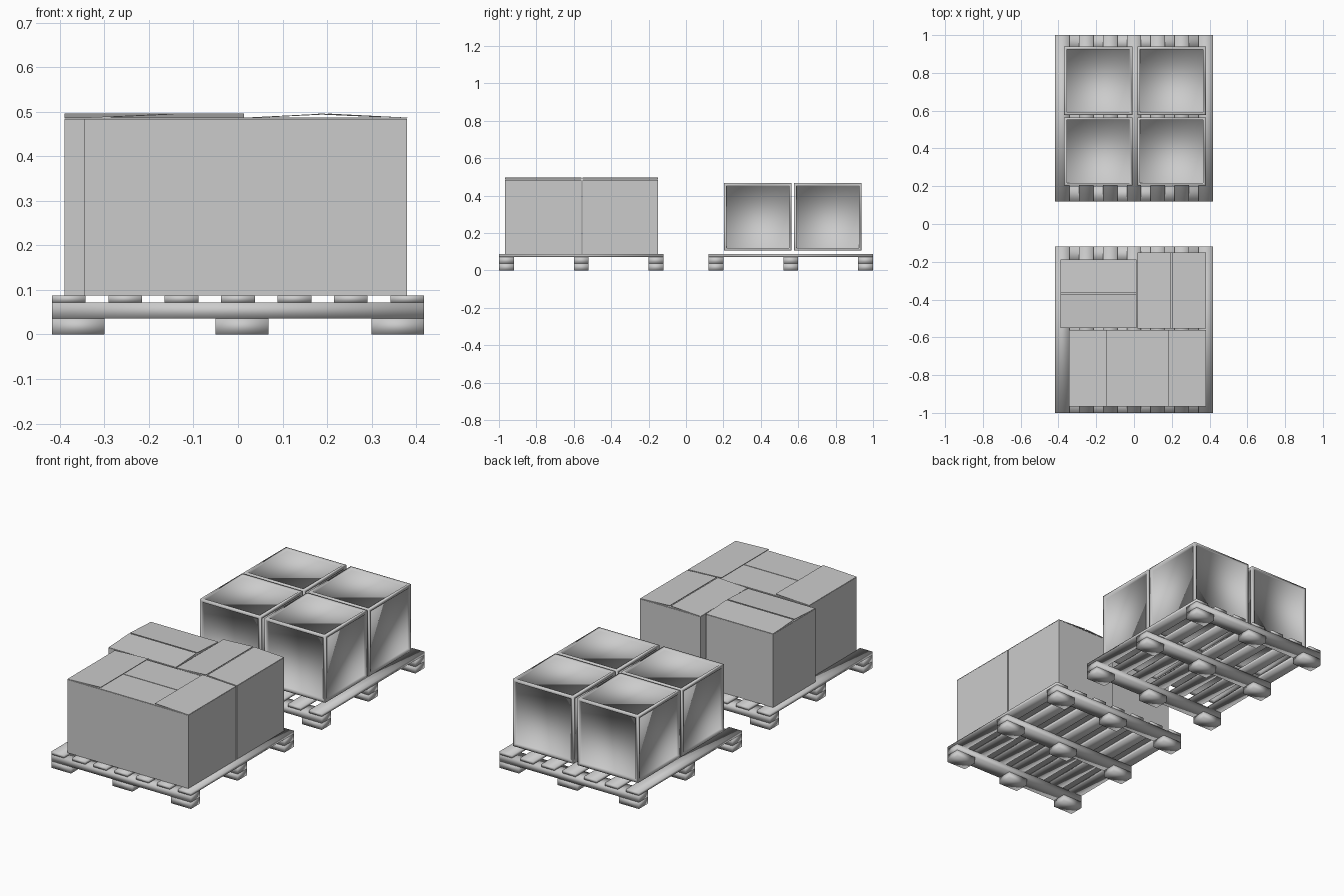
import bpy
import bmesh
from math import asin
from mathutils import Matrix, Vector

old = bpy.data.objects.get("Cube")
if old:
    bpy.data.objects.remove(old, do_unlink=True)

grey = bpy.data.materials.new("plain grey")
grey.use_nodes = True
grey.diffuse_color = (0.6, 0.6, 0.6, 1)
grey.node_tree.nodes["Principled BSDF"].inputs["Base Color"].default_value = (0.6, 0.6, 0.6, 1)


def add_box(bm, x, y, z, turn=Matrix()):
    """Box from (low, high) ranges, with an optional extra transform."""
    ranges = (x, y, z)
    centre = Vector([(a + b) / 2 for a, b in ranges])
    size = Vector([b - a for a, b in ranges])
    place = turn @ Matrix.Translation(centre) @ Matrix.Diagonal((*size, 1))
    return bmesh.ops.create_cube(bm, size=1, matrix=place)


def finish(bm, name, smooth=False):
    bmesh.ops.recalc_face_normals(bm, faces=bm.faces)
    for face in bm.faces:
        face.smooth = smooth
    mesh = bpy.data.meshes.new(name)
    bm.to_mesh(mesh)
    bm.free()
    mesh.materials.append(grey)
    obj = bpy.data.objects.new(name, mesh)
    bpy.context.collection.objects.link(obj)
    return obj


def pallet(name, y0):
    """Seven slats on three runners, each runner on three feet."""
    bm = bmesh.new()
    for i in range(7):
        x = -0.38 + i * 0.38 / 3
        add_box(bm, (x - 0.038, x + 0.038), (y0, y0 + 0.88), (0.072, 0.088))
    for y in (y0, y0 + 0.4, y0 + 0.8):
        across = (y, y + 0.08)
        add_box(bm, (-0.418, 0.418), across, (0.036, 0.072))
        for x in (-0.418, -0.05, 0.3):
            add_box(bm, (x, x + 0.118), across, (0, 0.036))
    finish(bm, name, smooth=True)


def crate(name, x, y):
    """Cube with a raised rim around a recessed panel on every side."""
    bm = bmesh.new()
    add_box(bm, (x, x + 0.362), (y, y + 0.362), (0.105, 0.467))
    panels = bm.faces[:]
    bmesh.ops.inset_individual(bm, faces=panels, thickness=0.02)
    bmesh.ops.inset_individual(bm, faces=panels, thickness=0.001, depth=-0.012)
    finish(bm, name, smooth=True)


def carton(name, x, y, top_axis):
    """Closed box with two flat flaps and two slightly lifted flaps over them."""
    bm = bmesh.new()
    add_box(bm, x, y, (0.088, 0.484))
    length = min(x[1] - x[0], y[1] - y[0]) / 2 - 0.003
    for axis in "XY":
        on_top = axis == top_axis
        rise = 0.009 if on_top else 0
        along, other = (x, y) if axis == "X" else (y, x)
        half = (other[1] - other[0]) / 2
        mid = (other[0] + other[1]) / 2
        for edge, sign in ((along[0], 1), (along[1], -1)):
            # hinge frame: local x runs inwards from the box edge
            inward = Vector((sign, 0, 0)) if axis == "X" else Vector((0, sign, 0))
            side = Vector((0, 0, 1)).cross(inward)
            hinge = (edge, mid) if axis == "X" else (mid, edge)
            frame = Matrix((inward, side, (0, 0, 1))).transposed().to_4x4()
            frame.translation = (*hinge, 0.485)
            tilt = Matrix.Rotation(-asin(rise / length), 4, "Y")
            add_box(bm, (0, length), (-half, half), (0, 0.002), frame @ tilt)
    finish(bm, name)


# Pallets
pallet("front_pallet", -1.0)
pallet("back_pallet", 0.12)

# Cartons on the front pallet
carton("wide_carton", (-0.345, 0.38), (-0.967, -0.56), "X")
carton("right_rear_carton", (0.018, 0.38), (-0.553, -0.15), "X")
carton("left_rear_carton", (-0.39, 0.013), (-0.55, -0.188), "Y")

# Crates on the back pallet
for row, y in (("front", 0.203), ("back", 0.577)):
    for side, x in (("right", -0.37), ("left", 0.018)):
        crate(f"{row}_{side}_crate", x, y)
